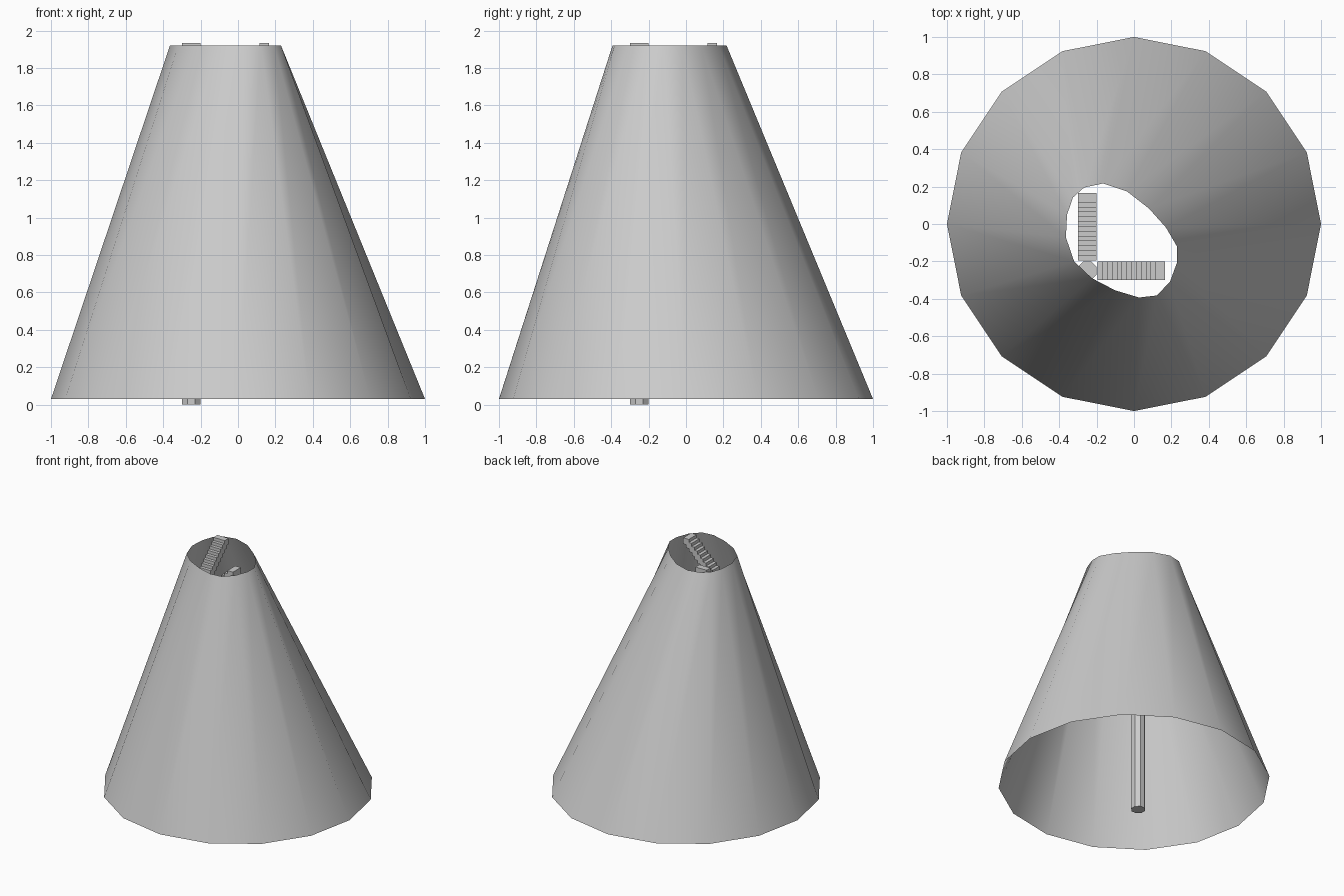
import bpy, bmesh, math
from mathutils import Matrix, Vector

if "Cube" in bpy.data.objects:
    bpy.data.objects.remove(bpy.data.objects["Cube"])


def finish(bm, name, smooth=False):
    mesh = bpy.data.meshes.new(name)
    bm.to_mesh(mesh)
    bm.free()
    for p in mesh.polygons:
        p.use_smooth = smooth
    obj = bpy.data.objects.new(name, mesh)
    bpy.context.collection.objects.link(obj)
    return obj


# Tapered 16-sided open shell with a skewed oval opening
Z0, Z1, N = 0.03, 1.92, 16
rim = [(.23, -.12), (.171, -.019), (.08, .083), (-.037, .174),
       (-.165, .217), (-.267, .195), (-.326, .142), (-.358, .05),
       (-.364, -.072), (-.32, -.2), (-.225, -.29), (-.1, -.355),
       (.027, -.393), (.123, -.382), (.193, -.307), (.23, -.206)]
bm = bmesh.new()
low = [bm.verts.new((math.cos(math.tau * i / N), math.sin(math.tau * i / N), Z0))
       for i in range(N)]
top = [bm.verts.new((x, y, Z1)) for x, y in rim]
for i in range(N):
    j = (i + 1) % N
    bm.faces.new((low[i], low[j], top[j], top[i]))
finish(bm, "cone_shell", smooth=True)

# Octagonal post in the corner between the stairs
POST = -0.25
POST_TOP = 1.6
bm = bmesh.new()
r = 0.05 / math.cos(math.pi / 8)
bmesh.ops.create_cone(bm, cap_ends=True, segments=8, radius1=r, radius2=r, depth=POST_TOP,
                      matrix=Matrix.Translation((POST, POST, POST_TOP / 2))
                      @ Matrix.Rotation(math.pi / 8, 4, 'Z'))
finish(bm, "post")


# Two flights of overlapping block steps rising away from the post
def flight(name, along_x):
    bm = bmesh.new()
    steps, depth, width, height = 13, 0.05, 0.1, 0.05
    run, rise, end, z_top = 0.0258, 0.025, 0.165, 1.935
    for i in range(steps):
        d = end - depth / 2 - i * run
        z = z_top - height / 2 - i * rise
        loc = (d, POST, z) if along_x else (POST, d, z)
        size = (depth, width, height) if along_x else (width, depth, height)
        bmesh.ops.create_cube(bm, size=1, matrix=Matrix.Translation(loc)
                              @ Matrix.Diagonal(Vector((*size, 1))))
    finish(bm, name)


flight("front_stairs", True)
flight("left_stairs", False)
